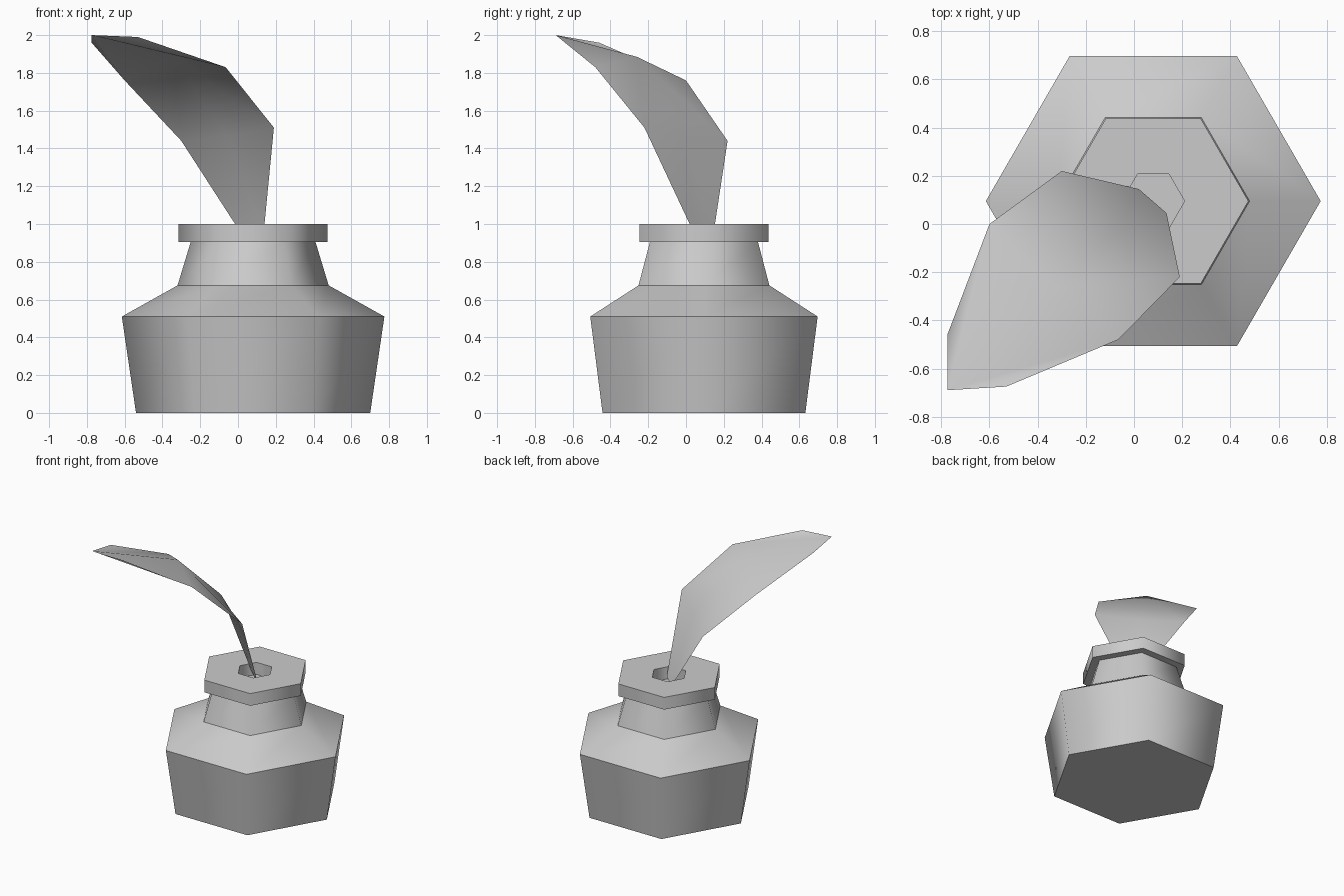
import bpy, math
from mathutils import Vector

if "Cube" in bpy.data.objects:
    bpy.data.objects.remove(bpy.data.objects["Cube"])

CX, CY = 0.08, 0.095   # axis of the pot


def make(name, verts, faces, angle):
    me = bpy.data.meshes.new(name)
    me.from_pydata(verts, [], faces)
    me.update()
    ob = bpy.data.objects.new(name, me)
    bpy.context.collection.objects.link(ob)
    bpy.ops.object.select_all(action='DESELECT')
    ob.select_set(True)
    bpy.context.view_layer.objects.active = ob
    bpy.ops.object.shade_smooth_by_angle(angle=math.radians(angle))
    return ob


def hex_lathe(name, profile, cap_start=False, cap_end=False, closed=False):
    """Revolve (radius, z) points, listed bottom to top, in six steps."""
    n, k = 6, len(profile)
    verts = [(CX + r * math.cos(i * math.tau / n), CY + r * math.sin(i * math.tau / n), z)
             for r, z in profile for i in range(n)]
    faces = []
    for j in range(k if closed else k - 1):
        a, b = j * n, ((j + 1) % k) * n
        for i in range(n):
            m = (i + 1) % n
            faces.append((a + i, a + m, b + m, b + i))
    if cap_start:
        faces.append(tuple(reversed(range(n))))
    if cap_end:
        faces.append(tuple(range((k - 1) * n, k * n)))
    return make(name, verts, faces, 62)


# Pot body, neck and pierced rim
hex_lathe("pot_body", [(0.62, 0), (0.695, 0.51), (0.40, 0.675)], cap_start=True)
hex_lathe("pot_neck", [(0.40, 0.675), (0.33, 0.906)], cap_end=True)
hex_lathe("pot_rim", [(0.395, 0.905), (0.395, 1.0), (0.13, 1.0), (0.13, 0.905)], closed=True)

# Quill: a thin bent sheet, rows of (left edge, rib, right edge) from base to tip
rows = [
    [(0.02, 0.145, 0.945), (0.078, 0.095, 0.94), (0.135, 0.045, 0.945)],
    [(-0.30, 0.22, 1.44), (-0.055, -0.005, 1.465), (0.19, -0.22, 1.51)],
    [(-0.60, 0.0, 1.76), (-0.34, -0.26, 1.885), (-0.065, -0.48, 1.83)],
    [(-0.775, -0.46, 1.96), (-0.775, -0.69, 2.0), (-0.53, -0.675, 1.99)],
]
faces = []
for r in range(3):
    a, b = r * 3, r * 3 + 3
    faces += [(a, b, b + 1), (a, b + 1, a + 1), (a + 1, b + 1, a + 2), (a + 2, b + 1, b + 2)]
make("quill", [v for row in rows for v in row], faces, 60)
